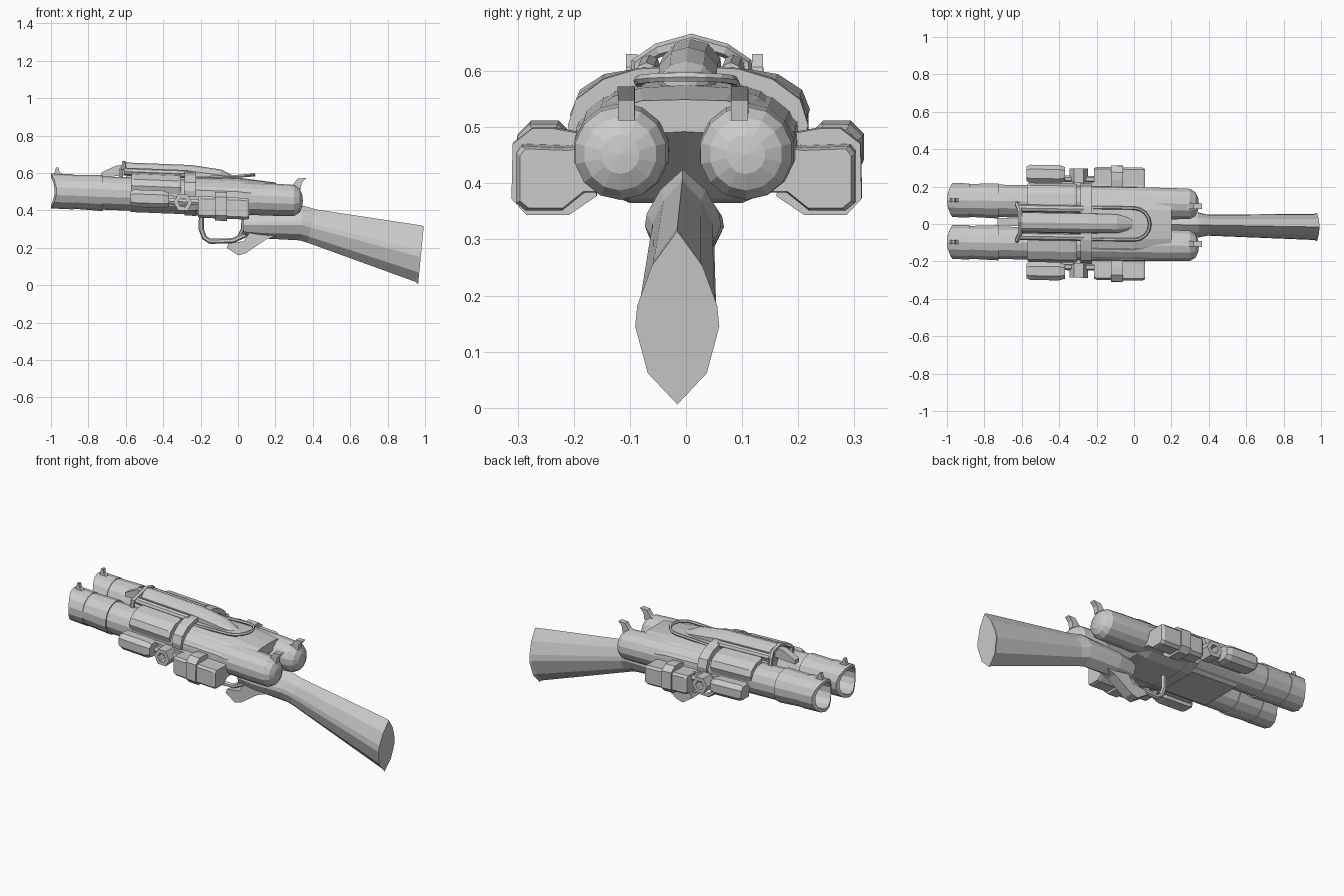
import bpy, bmesh, math
from mathutils import Vector

if "Cube" in bpy.data.objects:
    bpy.data.objects.remove(bpy.data.objects["Cube"])

grey = bpy.data.materials.new("gunmetal_grey")
grey.diffuse_color = (0.6, 0.6, 0.6, 1)
grey.use_nodes = True
grey.node_tree.nodes["Principled BSDF"].inputs["Base Color"].default_value = grey.diffuse_color


def finish(name, bm, pitched=True, pair=False):
    """Turn a mesh into an object; pitch and yaw it into place, optionally mirrored."""
    bmesh.ops.remove_doubles(bm, verts=bm.verts, dist=1e-4)
    for side in ((1, -1) if pair else (1,)):
        b = bm.copy()
        for v in b.verts:
            v.co.y *= side
            v.co.y -= 0.016 * v.co.x
            if pitched:
                v.co.z += 0.465 - 0.039 * v.co.x
        bmesh.ops.recalc_face_normals(b, faces=b.faces)
        label = name if not pair else ("left_" if side > 0 else "right_") + name
        me = bpy.data.meshes.new(label)
        b.to_mesh(me)
        b.free()
        me.materials.append(grey)
        bpy.context.collection.objects.link(bpy.data.objects.new(label, me))
    bm.free()


def loft(rings, caps=True, loop=False):
    """Skin a list of point rings."""
    bm = bmesh.new()
    vr = [[bm.verts.new(p) for p in r] for r in rings]
    n = len(vr[0])
    for a, b in list(zip(vr, vr[1:])) + ([(vr[-1], vr[0])] if loop else []):
        for i in range(n):
            j = (i + 1) % n
            bm.faces.new((a[i], a[j], b[j], b[i]))
    if caps and not loop:
        bm.faces.new(vr[0])
        bm.faces.new(vr[-1])
    return bm


def whole(half):
    """Close a half section (y, z) across the middle."""
    return half + [(-y, z) for y, z in reversed(half) if y > 0]


def along_x(stations):
    """Loft (x, section) pairs, section points being (y, z)."""
    return loft([[(x, y, z) for y, z in s] for x, s in stations])


def slab(profile, y0, y1):
    """Side profile (x, z) given thickness in y."""
    return loft([[(x, y, z) for x, z in profile] for y in (y0, y1)])


def grow(section, k, cy, cz):
    return [(cy + (y - cy) * k, cz + (z - cz) * k) for y, z in section]


def lathe_x(profile, cy, cz, n):
    return loft([[(x, cy + r * math.cos(2 * math.pi * (i + .5) / n),
                   cz + r * math.sin(2 * math.pi * (i + .5) / n)) for i in range(n)]
                 for x, r in profile], caps=False)


def tube(path, r, across, n=6):
    """Round bar following a flat path; across is the normal of its plane."""
    p, across = [Vector(q) for q in path], Vector(across)
    rings = []
    for i, q in enumerate(p):
        t = (p[min(i + 1, len(p) - 1)] - p[max(i - 1, 0)]).normalized()
        u = t.cross(across)
        rings.append([q + r * (u * math.cos(a) + across * math.sin(a))
                      for a in (2 * math.pi * k / n for k in range(n))])
    return loft(rings)


# twin barrels: open muzzle, stepped sleeves, domed breech
BY = 0.112
bm = lathe_x([(-.72, 0), (-.72, .072), (-1, .075), (-1, .093), (-.88, .094), (-.88, .09),
              (-.74, .096), (-.725, .096), (-.725, .089), (-.57, .089), (.2, .086),
              (.3, .083), (.328, .065), (.343, .035), (.347, 0)], BY, 0, 14)
for v in bm.verts:
    if v.co.x < -.99:
        v.co.x += .03 * ((v.co.y - BY) / .093) ** 2
finish("barrel", bm, pair=True)

# front bead and rear leaf sights
finish("front_sight", slab([(-.985, .085), (-.972, .128), (-.96, .128), (-.955, .105),
                            (-.93, .085)], BY - .01, BY + .01), pair=True)
finish("rear_sight", slab([(.26, .07), (.295, .085), (.318, .118), (.363, .122), (.34, .095),
                           (.335, .06)], BY - .026, BY + .004), pair=True)

# fore-end shell and outer covers
shell = whole([(0, .07), (.09, .07), (.17, .06), (.195, .02), (.185, -.045), (.12, -.096), (0, -.096)])
finish("fore_end", along_x([(-.575, shell), (-.25, shell)]))
cover = [(.095, .118), (.155, .108), (.198, .08), (.212, .045), (.2, .01), (.1, .02)]
small = grow(cover, .93, .14, .05)
finish("barrel_cover", along_x([(-.57, small), (-.555, cover), (-.32, cover), (-.305, small)]), pair=True)

# receiver with a rear deck overhanging the breeches
body = [(0, .11), (.08, .105), (.13, .09), (.195, .035), (.2, -.02), (.17, -.07), (.1, -.1), (0, -.1)]
mid = [(0, .105), (.08, .1), (.125, .085), (.195, .03), (.195, -.02), (.16, -.06), (.1, -.09), (0, -.09)]
deck = [(0, .092), (.075, .09), (.115, .078), (.16, .03), (.165, 0), (.12, 0), (.08, .03), (0, .035)]
finish("receiver", along_x([(-.26, whole(body)), (.0, whole(body)), (.06, whole(mid)), (.2, whole(deck))]))
band = whole([(0, .135), (.09, .13), (.15, .112), (.2, .075), (.214, .03), (.205, -.02), (.175, -.075),
              (.1, -.103), (0, -.103)])
finish("receiver_band", along_x([(-.285, band), (-.225, band)]))

# top ridge with side rails
ridge = whole([(0, .168), (.03, .16), (.052, .135), (.055, .08), (0, .08)])
tail = whole([(0, .15), (.03, .142), (.05, .12), (.05, .08), (0, .08)])
tip = whole([(0, .108), (.015, .106), (.025, .1), (.025, .08), (0, .08)])
finish("top_ridge", along_x([(-.6, ridge), (-.25, ridge), (-.09, tail), (.0, tip)]))
finish("side_rail", tube([(-.61, .075, .12), (-.27, .075, .12)], .02, (0, 0, 1), 8), pair=True)
finish("ridge_nose", slab([(-.73, .11), (-.65, .15), (-.58, .158), (-.58, .1), (-.73, .085)], -.02, .02))
finish("front_hoop", tube([(-.625, -.1, .06), (-.625, -.095, .125), (-.61, -.06, .148), (-.61, 0, .165),
                           (-.61, .06, .148), (-.625, .095, .125), (-.625, .1, .06)], .013, (1, 0, 0)))

# U-shaped top lever
arc = [(.0 + .085 * math.cos(a), .085 * math.sin(a), .118 + .01 * math.cos(a))
       for a in (math.pi * (k / 8 - .5) for k in range(9))]
finish("top_lever", tube([(-.24, -.085, .1)] + arc + [(-.24, .085, .1)], .009, (0, 0, 1)))

# side pods: chamfered front case, hex ring, link bar, rear case and strap
pod = [(.21, .0), (.235, .025), (.285, .025), (.308, .002), (.308, -.045), (.285, -.068), (.22, -.068)]
pod_end = grow(pod, .8, .262, -.022)
finish("front_pod", along_x([(-.575, pod_end), (-.555, pod), (-.4, pod), (-.37, pod_end)]), pair=True)
ring = []
for k in range(6):
    a = math.pi / 3 * k
    ring.append([(-.295 + r * math.cos(a), y, -.034 + r * math.sin(a))
                 for r, y in ((.05, .215), (.05, .292), (.026, .292), (.026, .215))])
finish("hex_ring", loft(ring, loop=True), pair=True)
finish("pod_link", tube([(-.38, .235, -.03), (-.2, .235, -.03)], .018, (0, 0, 1)), pair=True)
finish("pod_mount", slab([(-.55, .0), (-.2, .0), (-.2, -.05), (-.55, -.05)], .17, .222), pair=True)
case = [(.13, .01), (.21, .0), (.292, .003), (.302, -.01), (.302, -.098), (.285, -.112), (.22, -.112),
        (.18, -.08), (.12, -.08)]
case_end = grow(case, .92, .21, -.05)
finish("rear_pod", along_x([(-.215, case_end), (-.2, case), (.045, case), (.06, case_end)]), pair=True)
strap = [(.18, .02), (.235, .03), (.275, .03), (.31, .003), (.312, -.095), (.285, -.124), (.21, -.124), (.16, -.09)]
finish("pod_strap", along_x([(-.122, strap), (-.058, strap)]), pair=True)

# stock: lens-shaped sections from wrist to butt (x, bottom, top, half width, slant)
lens = whole([(0, 1), (.6, .8), (.95, .57), (1, .45), (.7, .18), (0, 0)])
rings = [[(x + s * t, w * y, zb + (zt - zb) * t) for y, t in lens]
         for x, zb, zt, w, s in ((.03, .265, .39, .05, 0), (.14, .25, .41, .07, 0), (.33, .24, .425, .068, .02),
                                 (.37, .228, .405, .056, .05), (.95, .018, .32, .07, .03),
                                 (.963, .006, .315, .075, .03))]
finish("stock", loft(rings), pitched=False)

# trigger group
finish("grip_spur", slab([(-.06, .2), (0, .16), (.04, .17), (.15, .245), (.22, .27), (.06, .28),
                          (.03, .235), (-.05, .225)], -.03, .03), pitched=False)
finish("trigger_guard", tube([(-.195, 0, .39), (-.197, 0, .3), (-.18, 0, .255), (-.15, 0, .235),
                              (-.03, 0, .238), (.04, 0, .27)], .014, (0, 1, 0)), pitched=False)
finish("trigger", tube([(.03, 0, .37), (.025, 0, .3), (0, 0, .25)], .01, (0, 1, 0)), pitched=False)
